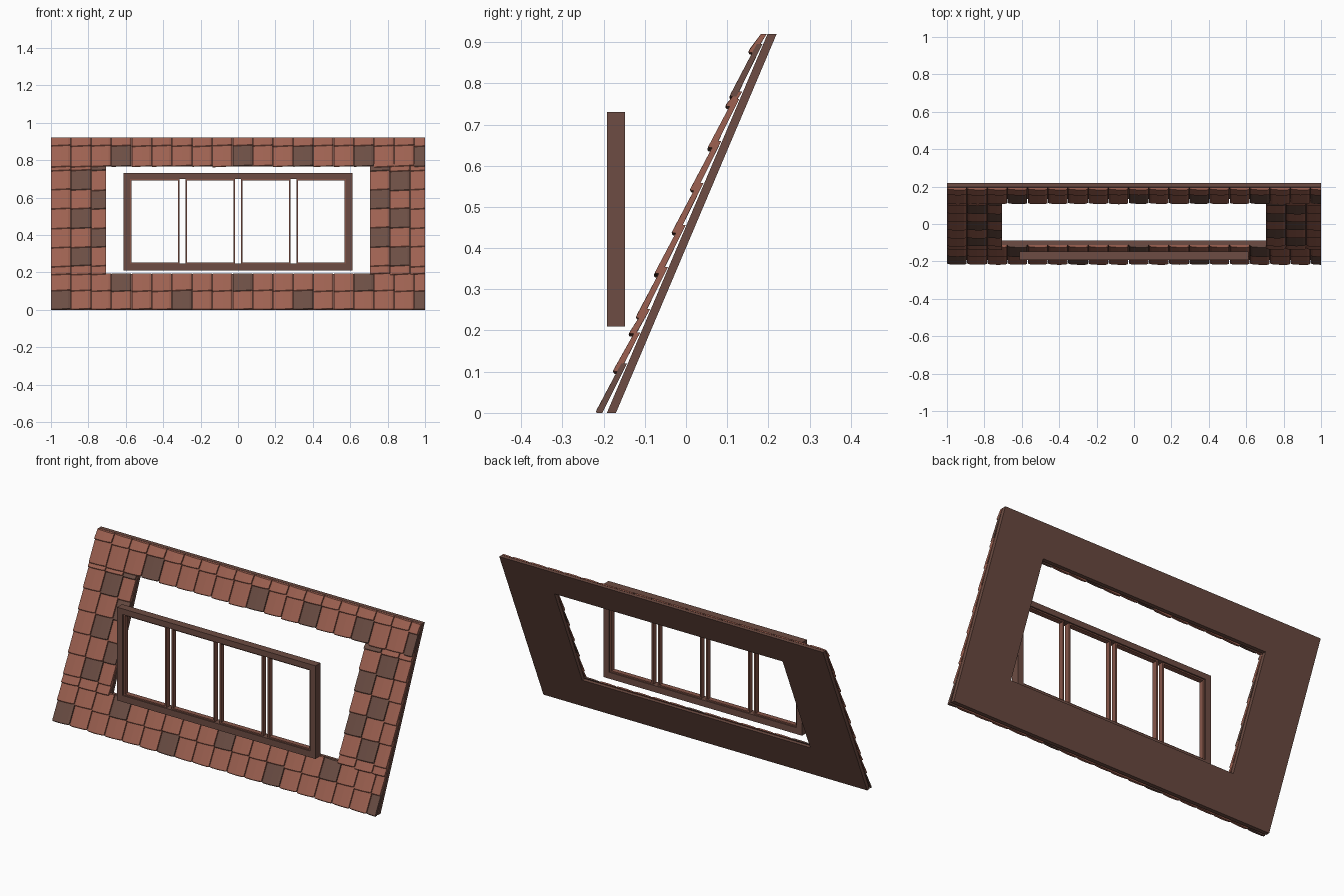
import bpy
import bmesh
import random

random.seed(4)
cube = bpy.data.objects.get("Cube")
if cube:
    bpy.data.objects.remove(cube)

SLOPE, HEIGHT = 0.424, 0.92
PITCH = 0.108


def material(name, rgb):
    m = bpy.data.materials.new(name)
    m.use_nodes = True
    m.diffuse_color = (*rgb, 1)
    m.node_tree.nodes["Principled BSDF"].inputs["Base Color"].default_value = (*rgb, 1)
    return m


brick = material("brick red tile", (0.34, 0.12, 0.082))
umber = material("dark brown tile", (0.15, 0.076, 0.058))
wood = material("brown wood", (0.155, 0.073, 0.056))
sash_wood = material("reddish sash wood", (0.24, 0.093, 0.066))


def on_roof(x, z, d):
    """Point on the leaning panel, d measured forward from its back."""
    return (x, SLOPE * z - 0.17 - d, z)


def upright(x, z, d):
    return (x, -0.148 - d, z)


def finish(name, bm, mats):
    bmesh.ops.recalc_face_normals(bm, faces=bm.faces)
    mesh = bpy.data.meshes.new(name)
    bm.to_mesh(mesh)
    bm.free()
    for m in mats:
        mesh.materials.append(m)
    ob = bpy.data.objects.new(name, mesh)
    bpy.context.collection.objects.link(ob)
    return ob


def ring(name, outer, inner, d0, d1, place, mat):
    """Rectangular frame; rectangles are x0, x1, z0, z1."""
    bm = bmesh.new()
    loops = []
    for (x0, x1, z0, z1), d in ((outer, d0), (outer, d1), (inner, d1), (inner, d0)):
        corners = ((x0, z0), (x1, z0), (x1, z1), (x0, z1))
        loops.append([bm.verts.new(place(x, z, d)) for x, z in corners])
    for k in range(4):
        a, b = loops[k], loops[(k + 1) % 4]
        for i in range(4):
            j = (i + 1) % 4
            bm.faces.new((a[i], a[j], b[j], b[i]))
    return finish(name, bm, [mat])


def add_tile(bm, x0, x1, z0, z1, x_lim, z_lim, dark):
    """One slightly crowned tile, thick at its lower edge and tucked in on top."""
    crown = ((0, 0.0), (0.12, 0.004), (0.5, 0.007), (0.88, 0.007), (1, 0.003))
    drop = random.uniform(0, 0.006)
    sections = []
    for t, c in crown:
        x = min(max(x0 + (x1 - x0) * t, x_lim[0]), x_lim[1])
        low = min(max(z0 - drop + 0.005 * t, z_lim[0]), z_lim[1])
        top = min(z1, z_lim[1])
        points = ((low, 0.033), (low, 0.040 + c), (low + 0.004, 0.043 + c),
                  (top, 0.031 + c), (top, 0.024))
        sections.append([bm.verts.new(on_roof(x, z, d)) for z, d in points])
    faces = [bm.faces.new(sections[0]), bm.faces.new(sections[-1])]
    n = len(sections[0])
    for a, b in zip(sections, sections[1:]):
        for i in range(n):
            j = (i + 1) % n
            faces.append(bm.faces.new((a[i], a[j], b[j], b[i])))
    for f in faces:
        f.material_index = int(dark)


def tile_field(name, x_lim, z_lim, rows, is_dark):
    bm = bmesh.new()
    for r, z in enumerate(rows):
        nxt = rows[r + 1] if r + 1 < len(rows) else z_lim[1]
        i, x = 0, x_lim[0]
        while x < x_lim[1] - 0.012:
            add_tile(bm, x, x + PITCH - 0.003, z, nxt + 0.02, x_lim, z_lim, is_dark(r, i))
            i += 1
            x += PITCH
    return finish(name, bm, [brick, umber])


# Sloped backing board with its opening
ring("backing_board", (-1, 1, 0, HEIGHT), (-0.705, 0.705, 0.19, 0.765), 0, 0.022, on_roof, wood)

# Tiles below, above and on both sides of the opening
tile_field("lower_tiles", (-1, 1), (0, 0.195), (0, 0.1),
           lambda r, i: (i + 3 * r) % 6 == 0)
tile_field("upper_tiles", (-1, 1), (0.76, HEIGHT), (0.766, 0.875),
           lambda r, i: r == 0 and i % 3 == 0 and i not in (0, 6))
side_rows = [0.19] + [0.232 + 0.102 * k for k in range(6)]
tile_field("right_tiles", (-1, -0.705), (0.185, 0.78), side_rows,
           lambda r, i: r > 0 and i == (1 if r % 2 else 2))
tile_field("left_tiles", (0.705, 1), (0.185, 0.78), side_rows,
           lambda r, i: r > 0 and i == (1 if r % 2 else 0))

# Upright window frame
ring("window_frame", (-0.613, 0.613, 0.21, 0.73), (-0.578, 0.578, 0.246, 0.698),
     0, 0.044, upright, wood)

# Four thin open sashes separated by narrow gaps
for k in range(4):
    left = -0.594 + 0.297 * k + 0.015
    right = left + 0.267
    ring(f"sash_{k + 1}", (left, right, 0.244, 0.700),
         (left + 0.009, right - 0.009, 0.253, 0.691), 0.008, 0.036, upright, sash_wood)
